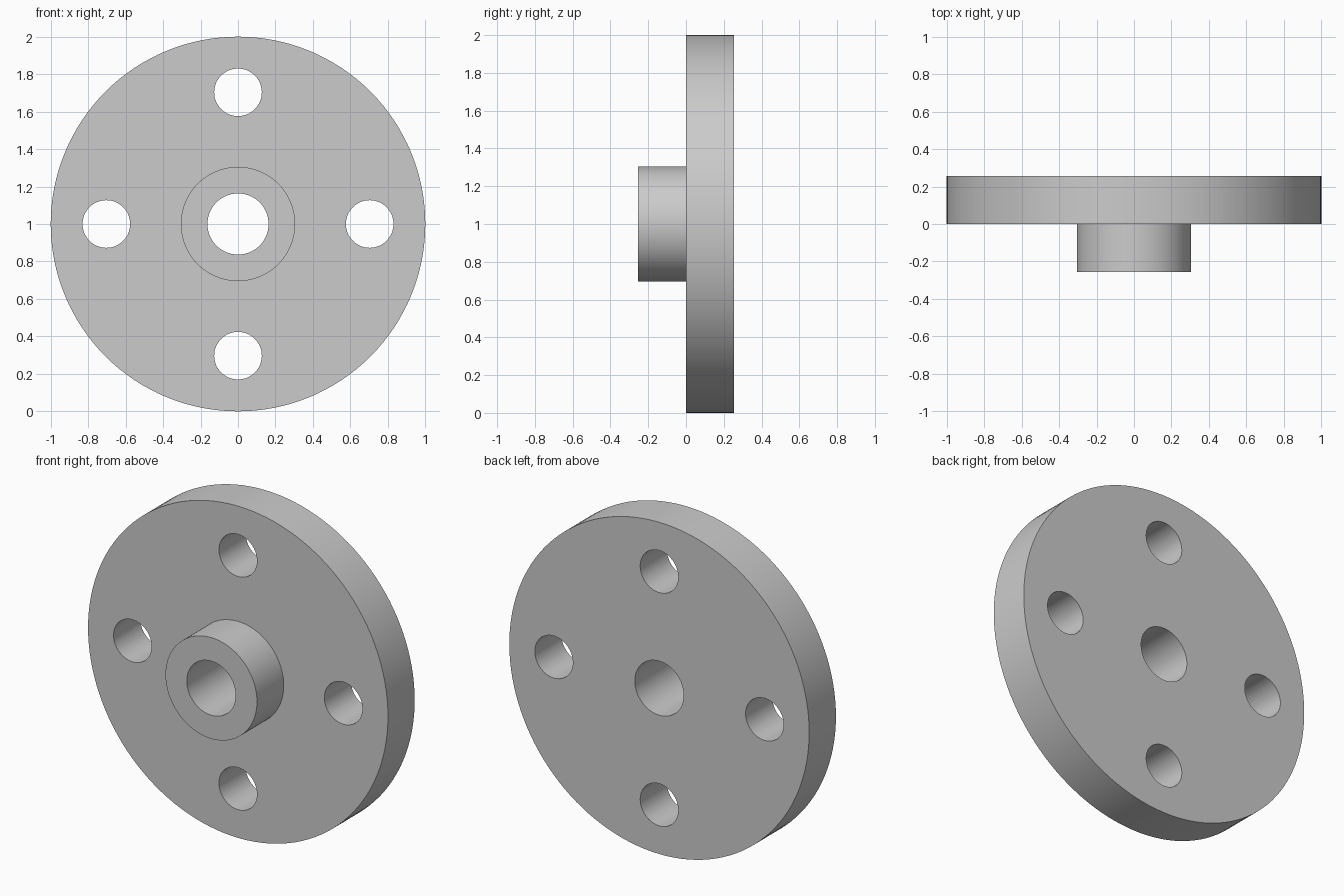
import bpy, bmesh, math
from mathutils import Matrix, Vector

cube = bpy.data.objects.get("Cube")
if cube:
    bpy.data.objects.remove(cube, do_unlink=True)

RIM, HUB, BORE = 1.0, 0.305, 0.163
DEPTH = 0.255
HOLE, HOLE_CIRCLE = 0.127, 0.703
CENTRE = Vector((0, 0, 1))

grey = bpy.data.materials.new("plain_grey")
grey.use_nodes = True
grey.diffuse_color = (0.6, 0.6, 0.6, 1)
grey.node_tree.nodes["Principled BSDF"].inputs["Base Color"].default_value = grey.diffuse_color


def add_object(name, bm):
    bmesh.ops.recalc_face_normals(bm, faces=bm.faces)
    mesh = bpy.data.meshes.new(name)
    bm.to_mesh(mesh)
    bm.free()
    mesh.materials.append(grey)
    obj = bpy.data.objects.new(name, mesh)
    bpy.context.collection.objects.link(obj)
    return obj


# Flange, hub and bore: one closed profile turned about the y axis
profile = [(BORE, -DEPTH), (HUB, -DEPTH), (HUB, 0), (RIM, 0), (RIM, DEPTH), (BORE, DEPTH)]
bm = bmesh.new()
verts = [bm.verts.new((r, y, 1)) for r, y in profile]
edges = [bm.edges.new((v, verts[i - 1])) for i, v in enumerate(verts)]
bmesh.ops.spin(bm, geom=verts + edges, cent=CENTRE, axis=(0, 1, 0),
               angle=math.tau, steps=128, use_merge=True)
bmesh.ops.remove_doubles(bm, verts=bm.verts, dist=0.0001)
flange = add_object("hubbed_flange", bm)

# Four bolt holes through the flange
bm = bmesh.new()
for i in range(4):
    a = i * math.pi / 2
    spot = CENTRE + HOLE_CIRCLE * Vector((math.cos(a), 0, math.sin(a)))
    spot.y = DEPTH / 2
    bmesh.ops.create_cone(bm, cap_ends=True, segments=64, radius1=HOLE, radius2=HOLE,
                          depth=2 * DEPTH,
                          matrix=Matrix.Translation(spot) @ Matrix.Rotation(math.pi / 2, 4, "X"))
cutter = add_object("bolt_hole_cutter", bm)
cutter.hide_render = True

drill = flange.modifiers.new("bolt_holes", "BOOLEAN")
drill.operation = "DIFFERENCE"
drill.solver = "EXACT"
drill.object = cutter

bpy.ops.object.select_all(action="DESELECT")
flange.select_set(True)
bpy.context.view_layer.objects.active = flange
bpy.ops.object.modifier_apply(modifier=drill.name)
bpy.data.objects.remove(cutter, do_unlink=True)

# Smooth round walls with crisp rims
bpy.ops.object.shade_smooth_by_angle(angle=math.radians(30))
